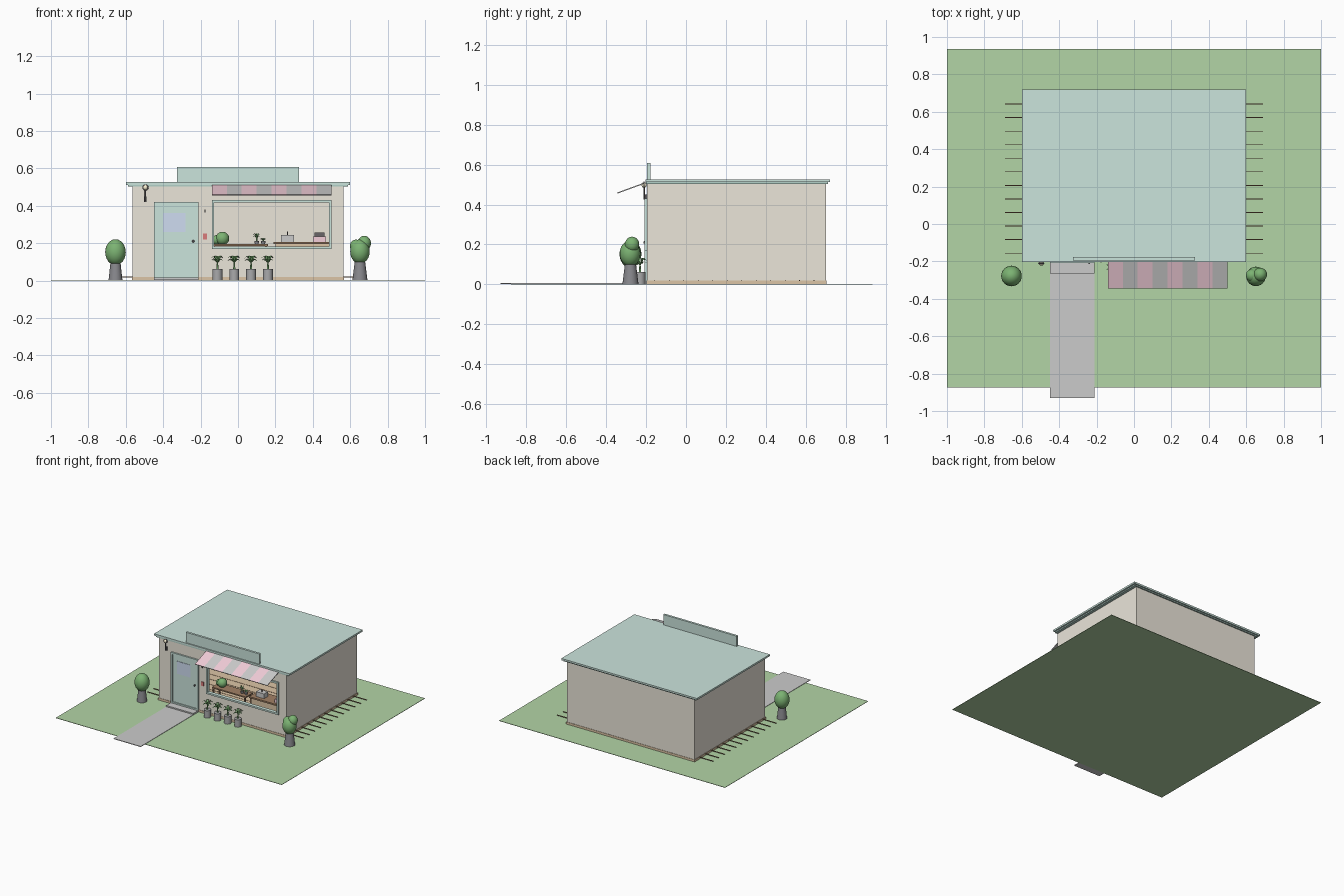
import bpy, bmesh, math
from mathutils import Vector

if "Cube" in bpy.data.objects:
    bpy.data.objects.remove(bpy.data.objects["Cube"])

MATS = {}
COL = {
    'cream': (0.83, 0.79, 0.70), 'mint': (0.60, 0.78, 0.72), 'mint_dark': (0.45, 0.64, 0.58),
    'grass': (0.45, 0.66, 0.38), 'path': (0.58, 0.56, 0.58), 'tan': (0.72, 0.56, 0.38),
    'pink': (0.90, 0.62, 0.70), 'grey': (0.68, 0.68, 0.68), 'dark': (0.14, 0.13, 0.14),
    'leaf': (0.20, 0.45, 0.17), 'pot': (0.25, 0.25, 0.27), 'wood': (0.36, 0.22, 0.13),
    'glass': (0.62, 0.72, 0.88), 'red': (0.7, 0.2, 0.2), 'tin': (0.40, 0.40, 0.41),
    'warm': (0.95, 0.88, 0.65)}


def paint(ob, c):
    if c not in MATS:
        m = bpy.data.materials.new(c)
        m.diffuse_color = (*COL[c], 1)
        m.use_nodes = True
        m.node_tree.nodes["Principled BSDF"].inputs["Base Color"].default_value = m.diffuse_color
        MATS[c] = m
    ob.data.materials.append(MATS[c])
    return ob


def from_bm(name, bm, c, smooth=False):
    me = bpy.data.meshes.new(name)
    if smooth:
        for f in bm.faces:
            f.smooth = len(f.verts) < 5
    bm.to_mesh(me)
    bm.free()
    ob = bpy.data.objects.new(name, me)
    bpy.context.collection.objects.link(ob)
    return paint(ob, c)


def box(name, x0, x1, y0, y1, z0, z1, c):
    bm = bmesh.new()
    bmesh.ops.create_cube(bm, size=1)
    for v in bm.verts:
        v.co = Vector(((x0 + x1) / 2 + v.co.x * (x1 - x0), (y0 + y1) / 2 + v.co.y * (y1 - y0),
                       (z0 + z1) / 2 + v.co.z * (z1 - z0)))
    return from_bm(name, bm, c)


def cone(name, x, y, z0, z1, r0, r1, c, n=20):
    bm = bmesh.new()
    bmesh.ops.create_cone(bm, cap_ends=True, segments=n, radius1=r0, radius2=r1, depth=z1 - z0)
    bmesh.ops.translate(bm, verts=bm.verts, vec=(x, y, (z0 + z1) / 2))
    return from_bm(name, bm, c, True)


def ball(name, x, y, z, rx, rz, c, n=24):
    bm = bmesh.new()
    bmesh.ops.create_uvsphere(bm, u_segments=n, v_segments=n // 2, radius=1)
    bmesh.ops.scale(bm, verts=bm.verts, vec=(rx, rx, rz))
    bmesh.ops.translate(bm, verts=bm.verts, vec=(x, y, z))
    return from_bm(name, bm, c, True)


def frame(name, x0, x1, z0, z1, t, y0, y1, c):
    box(name + '_left', x0, x0 + t, y0, y1, z0, z1, c)
    box(name + '_right', x1 - t, x1, y0, y1, z0, z1, c)
    box(name + '_top', x0 + t, x1 - t, y0, y1, z1 - t, z1, c)
    box(name + '_bottom', x0 + t, x1 - t, y0, y1, z0, z0 + t, c)


def sprig(name, x, y, z, h, r, n=7):
    # fan of drooping pointed leaves on a short stem
    bm = bmesh.new()
    for i in range(n):
        a = 2 * math.pi * i / n
        d, s = Vector((math.cos(a), math.sin(a), 0)), Vector((-math.sin(a), math.cos(a), 0)) * r * 0.22
        up = Vector((0, 0, h))
        base = Vector((x, y, z))
        mid = base + d * r * 0.5 + up * (0.95 if i % 2 else 0.7)
        tip = base + d * r + up * (0.75 if i % 2 else 0.55)
        b, l, rr, t = [bm.verts.new(p) for p in (base + up * 0.35, mid - s, mid + s, tip)]
        bm.faces.new((b, rr, l))
        bm.faces.new((l, rr, t))
    from_bm(name, bm, 'leaf')
    cone(name + '_stem', x, y, z, z + h * 0.6, 0.004, 0.003, 'leaf', 8)


# site
box('lawn', -1, 1, -0.875, 0.935, 0, 0.003, 'grass')
box('path', -0.45, -0.21, -0.93, -0.2, 0.001, 0.006, 'path')
box('door_step', -0.45, -0.21, -0.265, -0.195, 0.003, 0.016, 'path')

# floor slab and plank joints
box('floor', -0.568, 0.568, -0.198, 0.703, 0.002, 0.02, 'tan')
for i in range(12):
    y = -0.156 + i * 0.0725
    box('plank_joint', -0.69, 0.69, y - 0.002, y + 0.002, 0.016, 0.0215, 'wood')

# walls, with the window opening left in the front
T = 0.015
box('left_wall', -0.565, -0.565 + T, -0.195, 0.70, 0.02, 0.51, 'cream')
box('right_wall', 0.565 - T, 0.565, -0.195, 0.70, 0.02, 0.51, 'cream')
box('back_wall', -0.565 + T, 0.565 - T, 0.70 - T, 0.70, 0.02, 0.51, 'cream')
FY = (-0.195, -0.195 + T)
box('front_wall_left', -0.565 + T, -0.13, *FY, 0.02, 0.51, 'cream')
box('front_wall_right', 0.49, 0.565 - T, *FY, 0.02, 0.51, 'cream')
box('front_wall_sill', -0.13, 0.49, *FY, 0.02, 0.18, 'cream')
box('front_wall_head', -0.13, 0.49, *FY, 0.42, 0.51, 'cream')

# roof and sign board
box('roof_lip', -0.587, 0.587, -0.2, 0.71, 0.503, 0.514, 'mint_dark')
box('roof', -0.6, 0.6, -0.204, 0.72, 0.512, 0.526, 'mint')
box('sign_board', -0.325, 0.325, -0.195, -0.177, 0.526, 0.608, 'mint')

# door
frame('door_frame', -0.45, -0.21, 0.014, 0.42, 0.013, -0.208, -0.19, 'mint')
box('door_panel', -0.437, -0.223, -0.2, -0.192, 0.02, 0.407, 'mint')
box('door_glass', -0.4, -0.28, -0.203, -0.198, 0.26, 0.36, 'glass')
ball('door_knob', -0.24, -0.206, 0.21, 0.007, 0.007, 'dark', 12)
box('notice', -0.187, -0.165, -0.2, -0.194, 0.22, 0.252, 'red')
box('bell', -0.18, -0.173, -0.205, -0.194, 0.365, 0.38, 'dark')

# window
frame('window_frame', -0.14, 0.5, 0.17, 0.43, 0.013, -0.207, -0.178, 'mint')

# striped sloping awning
N, X0, W = 8, -0.14, 0.64 / 8
for i in range(N):
    bm = bmesh.new()
    prof = [(-0.342, 0.455), (-0.2, 0.507), (-0.2, 0.513), (-0.345, 0.46)]
    f = bm.faces.new([bm.verts.new((X0 + i * W, y, z)) for y, z in prof])
    ext = bmesh.ops.extrude_face_region(bm, geom=[f])
    bmesh.ops.translate(bm, vec=(W, 0, 0),
                        verts=[v for v in ext['geom'] if isinstance(v, bmesh.types.BMVert)])
    bmesh.ops.recalc_face_normals(bm, faces=bm.faces)
    from_bm('awning_stripe', bm, 'grey' if i % 2 else 'pink')

# wall lamp
box('lamp_mount', -0.502, -0.488, -0.205, -0.194, 0.42, 0.45, 'dark')
cone('lamp_stem', -0.495, -0.21, 0.425, 0.49, 0.004, 0.004, 'dark', 10)
ball('lamp_globe', -0.495, -0.21, 0.498, 0.013, 0.014, 'warm', 16)
bpy.ops.mesh.primitive_torus_add(location=(-0.495, -0.21, 0.498), rotation=(math.pi / 2, 0, 0),
                                 major_radius=0.014, minor_radius=0.003,
                                 major_segments=20, minor_segments=8)
bpy.context.object.name = 'lamp_ring'
paint(bpy.context.object, 'dark')

# potted shrubs either side
cone('left_pot', -0.655, -0.278, 0.003, 0.095, 0.037, 0.027, 'pot')
ball('left_shrub', -0.655, -0.278, 0.152, 0.055, 0.069, 'leaf')
cone('right_pot', 0.652, -0.278, 0.003, 0.1, 0.04, 0.028, 'pot')
ball('right_shrub', 0.652, -0.28, 0.155, 0.052, 0.065, 'leaf')
ball('right_shrub_side', 0.632, -0.275, 0.185, 0.034, 0.034, 'leaf')
ball('right_shrub_top', 0.675, -0.27, 0.2, 0.036, 0.039, 'leaf')

# row of small plants under the window
for i in range(4):
    x = -0.11 + 0.09 * i
    cone('planter', x, -0.23, 0.003, 0.062, 0.026, 0.026, 'tin')
    cone('planter_stem', x, -0.23, 0.06, 0.09, 0.006, 0.004, 'leaf', 8)
    sprig('planter_leaves', x, -0.23, 0.07, 0.065, 0.04, 9)

# interior table and counter with things on them
box('table_top', -0.14, 0.16, -0.13, -0.04, 0.185, 0.195, 'wood')
for x in (-0.13, 0.15):
    for y in (-0.125, -0.05):
        box('table_leg', x - 0.005, x + 0.005, y - 0.005, y + 0.005, 0.02, 0.185, 'wood')
box('counter_base', 0.2, 0.49, -0.12, -0.02, 0.02, 0.195, 'tan')
box('counter_top', 0.19, 0.495, -0.13, -0.01, 0.195, 0.207, 'wood')
box('tray', 0.23, 0.3, -0.1, -0.05, 0.207, 0.245, 'grey')
cone('tap', 0.265, -0.075, 0.24, 0.262, 0.003, 0.003, 'dark', 8)
box('till', 0.4, 0.47, -0.11, -0.05, 0.207, 0.235, 'pink')
box('till_top', 0.408, 0.462, -0.09, -0.055, 0.235, 0.258, 'dark')
ball('table_shrub', -0.083, -0.08, 0.225, 0.036, 0.036, 'leaf')
ball('table_shrub_side', -0.115, -0.075, 0.218, 0.024, 0.025, 'leaf')
for x, h in ((0.1, 0.05), (0.135, 0.025)):
    cone('table_vase', x, -0.09, 0.195, 0.212, 0.01, 0.012, 'pot', 12)
    sprig('table_sprig', x, -0.09, 0.205, h, 0.024)
